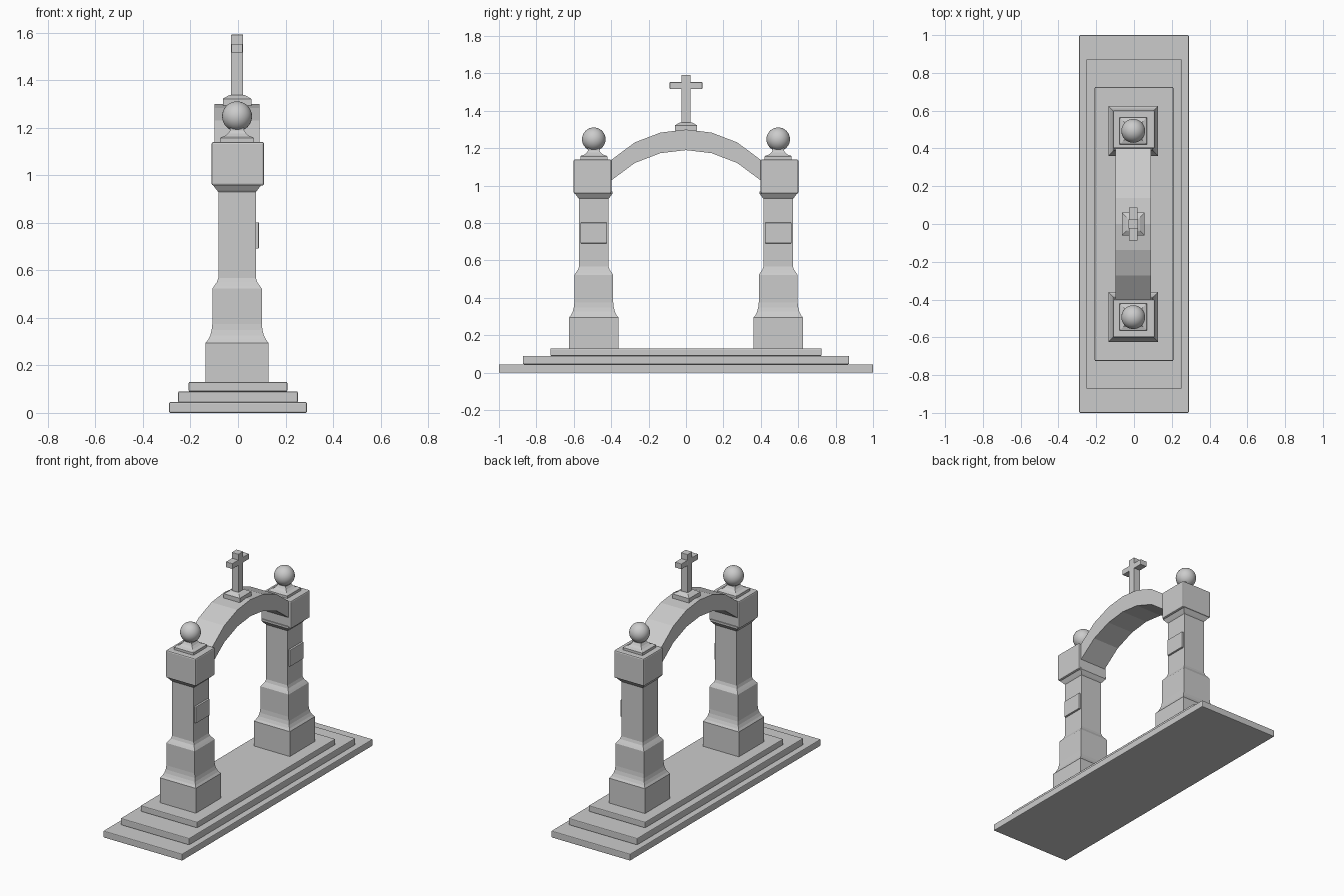
import bpy, bmesh, math

if "Cube" in bpy.data.objects:
    bpy.data.objects.remove(bpy.data.objects["Cube"])

CX = -0.004   # pillars and arch sit a hair off centre
PY = 0.493    # pillar spacing


def finish(name, bm, bevel=0.0):
    bmesh.ops.recalc_face_normals(bm, faces=bm.faces[:])
    mesh = bpy.data.meshes.new(name)
    bm.to_mesh(mesh)
    bm.free()
    ob = bpy.data.objects.new(name, mesh)
    bpy.context.collection.objects.link(ob)
    if bevel:
        m = ob.modifiers.new("bevel", 'BEVEL')
        m.width = bevel
        m.segments = 2
    return ob


def box(name, x0, x1, y0, y1, z0, z1, bevel=0.0):
    bm = bmesh.new()
    bmesh.ops.create_cube(bm, size=1)
    for v in bm.verts:
        v.co.x = x1 if v.co.x > 0 else x0
        v.co.y = y1 if v.co.y > 0 else y0
        v.co.z = z1 if v.co.z > 0 else z0
    return finish(name, bm, bevel)


def square_loft(name, cx, cy, profile):
    """Stack square rings given as (half width, height)."""
    bm = bmesh.new()
    rings = [[bm.verts.new((cx + sx * h, cy + sy * h, z))
              for sx, sy in ((-1, -1), (1, -1), (1, 1), (-1, 1))]
             for h, z in profile]
    for a, b in zip(rings, rings[1:]):
        for i in range(4):
            j = (i + 1) % 4
            bm.faces.new((a[i], a[j], b[j], b[i]))
    bm.faces.new(rings[0][::-1])
    bm.faces.new(rings[-1])
    return finish(name, bm)


# Stepped platform
for i, (hx, hy, z0, z1) in enumerate(((0.29, 1.0, 0, 0.045),
                                      (0.252, 0.872, 0.045, 0.09),
                                      (0.208, 0.725, 0.09, 0.13))):
    box(f"step_{i + 1}", -hx, hx, -hy, hy, z0, z1, 0.005)

# Pillars with cap, plaque and ball finial
for side, s in (("front", -1), ("back", 1)):
    cy = s * PY
    square_loft(f"{side}_pillar", CX, cy, (
        (0.132, 0.13), (0.132, 0.295), (0.122, 0.308), (0.113, 0.326),
        (0.107, 0.348), (0.104, 0.375), (0.104, 0.523), (0.096, 0.535),
        (0.085, 0.55), (0.079, 0.568), (0.079, 0.93), (0.086, 0.938),
        (0.1, 0.957), (0.1, 0.97)))
    box(f"{side}_cap", -0.111, 0.11, s * 0.5 - 0.101, s * 0.5 + 0.101,
        0.957, 1.14, 0.008)
    box(f"{side}_plaque", 0.06, 0.088, cy - 0.071, cy + 0.071, 0.692, 0.802, 0.003)
    square_loft(f"{side}_finial_base", CX, cy, (
        (0.072, 1.135), (0.072, 1.156), (0.068, 1.16), (0.052, 1.165),
        (0.038, 1.176), (0.03, 1.188), (0.03, 1.2)))
    bpy.ops.mesh.primitive_uv_sphere_add(segments=32, ring_count=16, radius=0.063,
                                         location=(CX, cy, 1.248))
    ball = bpy.context.object
    ball.name = f"{side}_ball"
    bpy.ops.object.shade_smooth()

# Segmental arch: same curve above and below
R, HALF, SEG = 0.58, 0.41, 6
ys = [-HALF + 2 * HALF * i / SEG for i in range(SEG + 1)]
rise = [math.sqrt(R * R - y * y) - R for y in ys]
bm = bmesh.new()
cols = [[bm.verts.new((CX + x, y, top + r))
         for x, top in ((-0.095, 1.19), (0.095, 1.19), (0.095, 1.3), (-0.095, 1.3))]
        for y, r in zip(ys, rise)]
for a, b in zip(cols, cols[1:]):
    for i in range(4):
        j = (i + 1) % 4
        bm.faces.new((a[i], a[j], b[j], b[i]))
bm.faces.new(cols[0])
bm.faces.new(cols[-1])
finish("arch", bm)

# Cross on its small base
square_loft("cross_base", CX, 0, ((0.06, 1.28), (0.06, 1.322), (0.036, 1.336), (0.02, 1.34)))
box("cross_upright", CX - 0.025, CX + 0.025, -0.025, 0.025, 1.32, 1.592, 0.002)
box("cross_bar", CX - 0.0235, CX + 0.0235, -0.087, 0.087, 1.517, 1.553, 0.002)
